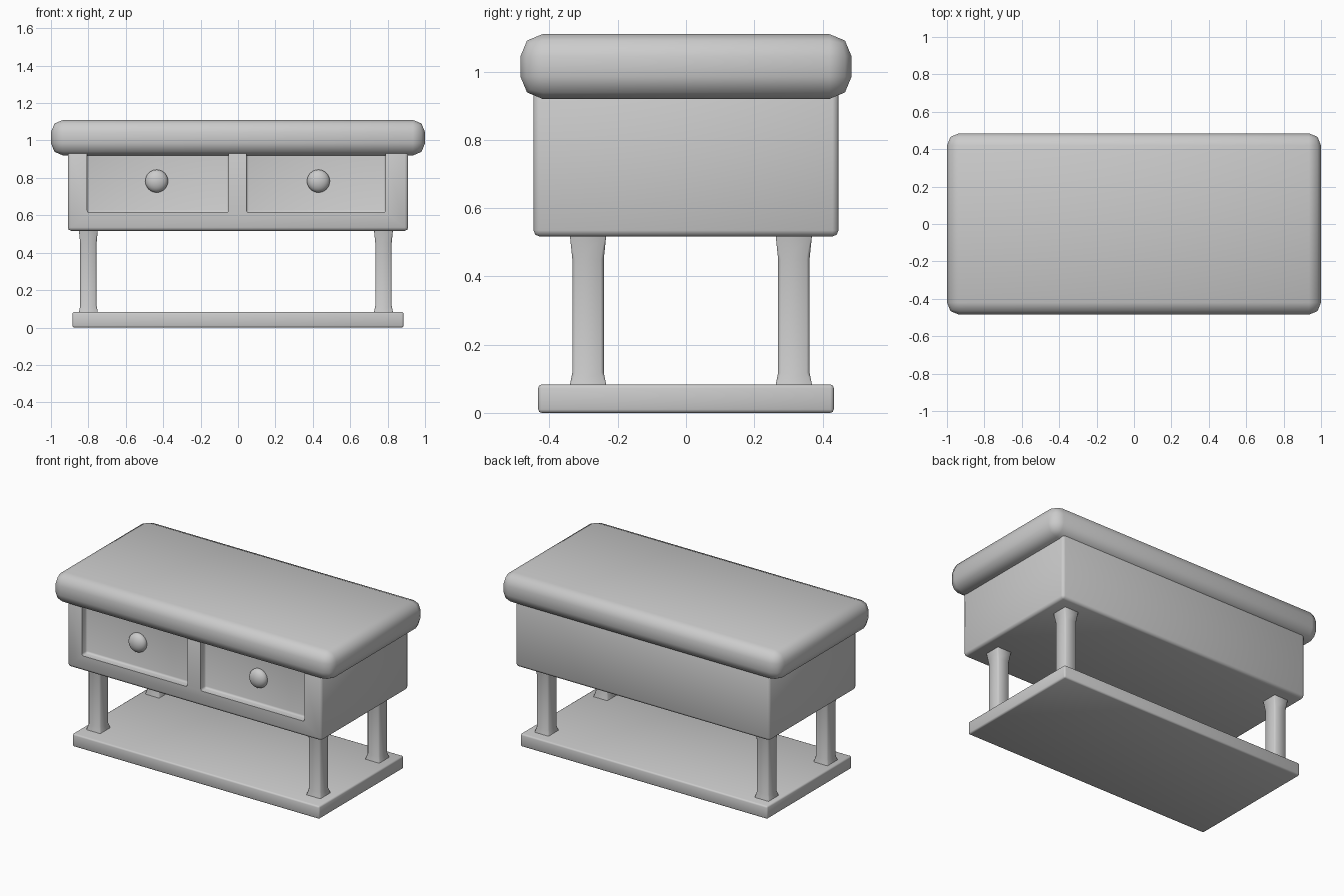
import bpy, bmesh, math

if "Cube" in bpy.data.objects:
    bpy.data.objects.remove(bpy.data.objects["Cube"])


def finish(ob, angle=40):
    bpy.ops.object.select_all(action='DESELECT')
    ob.select_set(True)
    bpy.context.view_layer.objects.active = ob
    for m in list(ob.modifiers):
        bpy.ops.object.modifier_apply(modifier=m.name)
    bpy.ops.object.shade_smooth_by_angle(angle=math.radians(angle))


def box(name, lo, hi):
    bpy.ops.mesh.primitive_cube_add(size=1, location=[(a + b) / 2 for a, b in zip(lo, hi)])
    ob = bpy.context.object
    ob.name = name
    ob.scale = [b - a for a, b in zip(lo, hi)]
    bpy.ops.object.transform_apply(location=False, rotation=False, scale=True)
    return ob


def bevel(ob, width, segments):
    m = ob.modifiers.new("Bevel", 'BEVEL')
    m.width, m.segments = width, segments
    m.limit_method = 'NONE'


# Thick rounded table top
top = box("table_top", (-1, -0.485, 0.92), (1, 0.485, 1.11))
bevel(top, 0.065, 2)
finish(top, 60)

# Lower shelf
shelf = box("lower_shelf", (-0.885, -0.433, 0), (0.885, 0.433, 0.083))
bevel(shelf, 0.01, 2)
finish(shelf, 50)

# Drawer case with two recessed drawer fronts
case = box("drawer_case", (-0.91, -0.447, 0.517), (0.91, 0.447, 0.95))
bevel(case, 0.018, 2)
cutters = []
for i, (x0, x1) in enumerate([(-0.807, -0.05), (0.045, 0.789)]):
    c = box("recess_cutter", (x0, -0.55, 0.615), (x1, -0.397, 1.05))
    bevel(c, 0.012, 2)
    c.hide_render = True
    m = case.modifiers.new("Recess", 'BOOLEAN')
    m.operation, m.object, m.solver = 'DIFFERENCE', c, 'EXACT'
    cutters.append(c)
finish(case, 50)
for c in cutters:
    bpy.data.objects.remove(c, do_unlink=True)

# Drawer knobs, slightly flattened
for side, x in (("left", -0.435), ("right", 0.43)):
    bpy.ops.mesh.primitive_uv_sphere_add(segments=24, ring_count=16, radius=0.061,
                                         location=(x, -0.403, 0.783))
    knob = bpy.context.object
    knob.name = side + "_knob"
    knob.scale = (1, 0.68, 1)
    bpy.ops.object.shade_smooth()


# Square legs with softened corners, flared at both ends
def leg(name, x, y):
    bm = bmesh.new()
    rings = []
    for z, h, c in [(0.07, 0.054, 0.003), (0.083, 0.053, 0.003), (0.118, 0.046, 0.009),
                    (0.45, 0.046, 0.009), (0.517, 0.053, 0.003), (0.53, 0.054, 0.003)]:
        k = h - c
        pts = [(h, -k), (h, k), (k, h), (-k, h), (-h, k), (-h, -k), (-k, -h), (k, -h)]
        rings.append([bm.verts.new((px * 0.95, py, z)) for px, py in pts])
    for a, b in zip(rings, rings[1:]):
        for i in range(8):
            j = (i + 1) % 8
            bm.faces.new((a[i], a[j], b[j], b[i]))
    bm.faces.new(rings[0][::-1])
    bm.faces.new(rings[-1])
    me = bpy.data.meshes.new(name)
    bm.to_mesh(me)
    bm.free()
    ob = bpy.data.objects.new(name, me)
    ob.location = (x, y, 0)
    bpy.context.collection.objects.link(ob)
    finish(ob, 60)


for sx, x in (("left", -0.80), ("right", 0.778)):
    for sy, y in (("front", -0.287), ("back", 0.316)):
        leg(f"{sy}_{sx}_leg", x, y)
